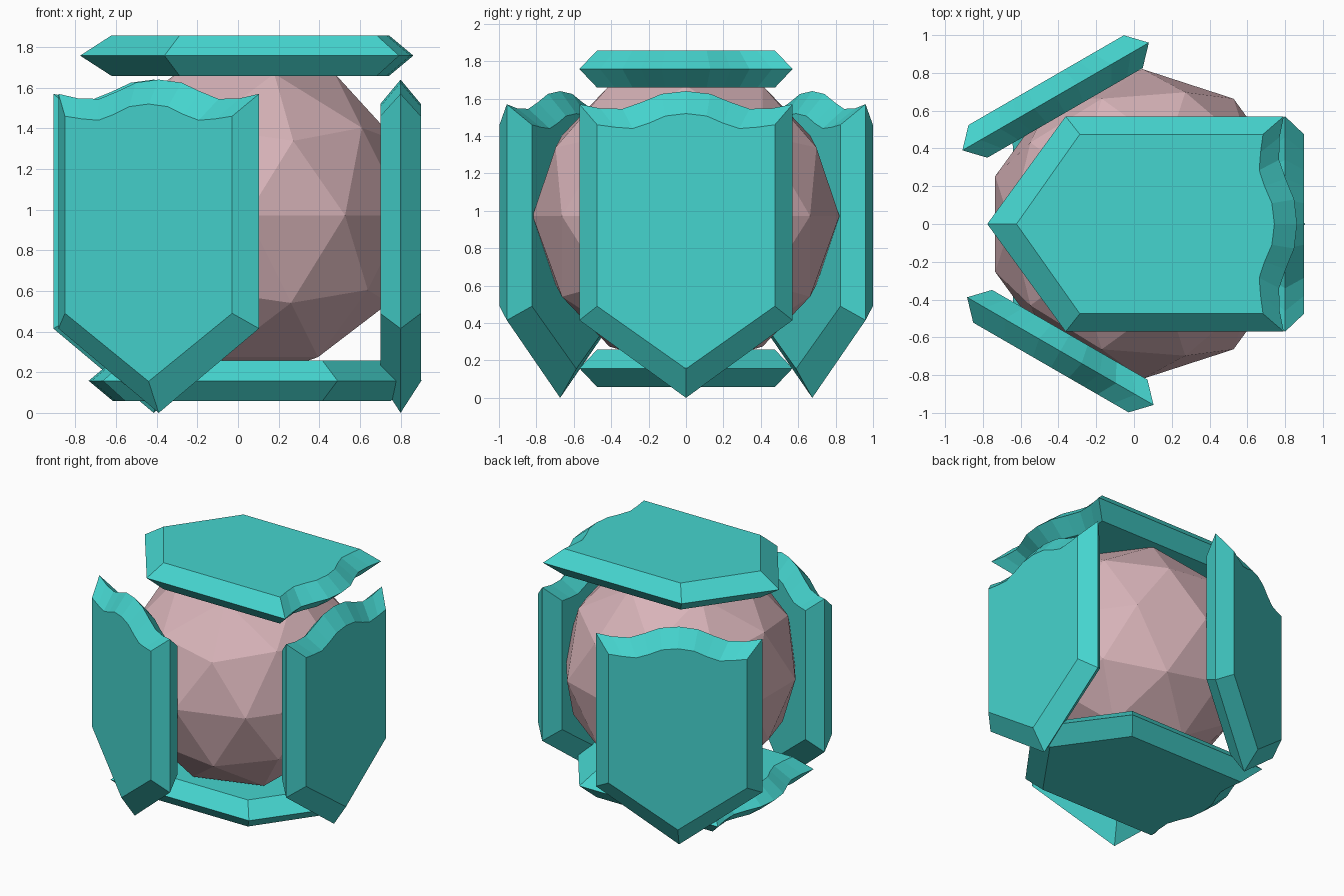
import bpy, bmesh
from mathutils import Vector, Matrix
from math import cos, sin, radians

if "Cube" in bpy.data.objects:
    bpy.data.objects.remove(bpy.data.objects["Cube"])


def material(name, color):
    m = bpy.data.materials.new(name)
    m.diffuse_color = (*color, 1)
    m.use_nodes = True
    m.node_tree.nodes["Principled BSDF"].inputs["Base Color"].default_value = m.diffuse_color
    return m


teal = material("teal", (0.06, 0.66, 0.62))
pink = material("dusty_pink", (0.68, 0.45, 0.48))

# Half outlines of a shield (across, up), from the tip to the middle of the wavy top
RIM = [(0, 0), (.57, .415), (.57, 1.57), (.46, 1.548), (.34, 1.545),
       (.24, 1.58), (.13, 1.625), (0, 1.64)]
FACE = [(0, .155), (.475, .49), (.475, 1.46), (.38, 1.447), (.285, 1.44),
        (.2, 1.468), (.11, 1.507), (0, 1.52)]


def full(half):
    return half + [(-u, v) for u, v in half[-2:0:-1]]


def shield(name, tip, up, normal):
    """Bevelled plate: face outline, wider rim in the middle, face outline again."""
    up, normal = Vector(up), Vector(normal)
    side = up.cross(normal)
    bm = bmesh.new()
    loops = []
    for outline, depth in ((FACE, -.1), (RIM, 0), (FACE, .1)):
        loops.append([bm.verts.new(Vector(tip) + side * u + up * v + normal * depth)
                      for u, v in full(outline)])
    for a, b in zip(loops, loops[1:]):
        for i in range(len(a)):
            j = (i + 1) % len(a)
            bm.faces.new((a[i], a[j], b[j], b[i]))
    bm.faces.new(loops[0])
    bm.faces.new(loops[-1])
    bmesh.ops.recalc_face_normals(bm, faces=bm.faces)
    me = bpy.data.meshes.new(name)
    bm.to_mesh(me)
    bm.free()
    me.materials.append(teal)
    ob = bpy.data.objects.new(name, me)
    bpy.context.collection.objects.link(ob)


# Faceted core
bpy.ops.mesh.primitive_ico_sphere_add(subdivisions=2, radius=.82, location=(.045, 0, .972))
core = bpy.context.object
core.name = "core_rock"
core.data.materials.append(pink)

# Three upright plates around the core
for name, x, y, angle in (("right_plate", .8, 0, 0),
                          ("back_plate", -.415, .675, 120),
                          ("front_plate", -.39, -.673, 240)):
    a = radians(angle)
    shield(name, (x, y, 0), (0, 0, 1), (cos(a), sin(a), 0))

# Plates above and below, pointing in opposite directions
shield("top_plate", (-.777, 0, 1.758), (1, 0, 0), (0, 0, 1))
shield("bottom_plate", (.905, 0, .158), (-1, 0, 0), (0, 0, -1))
